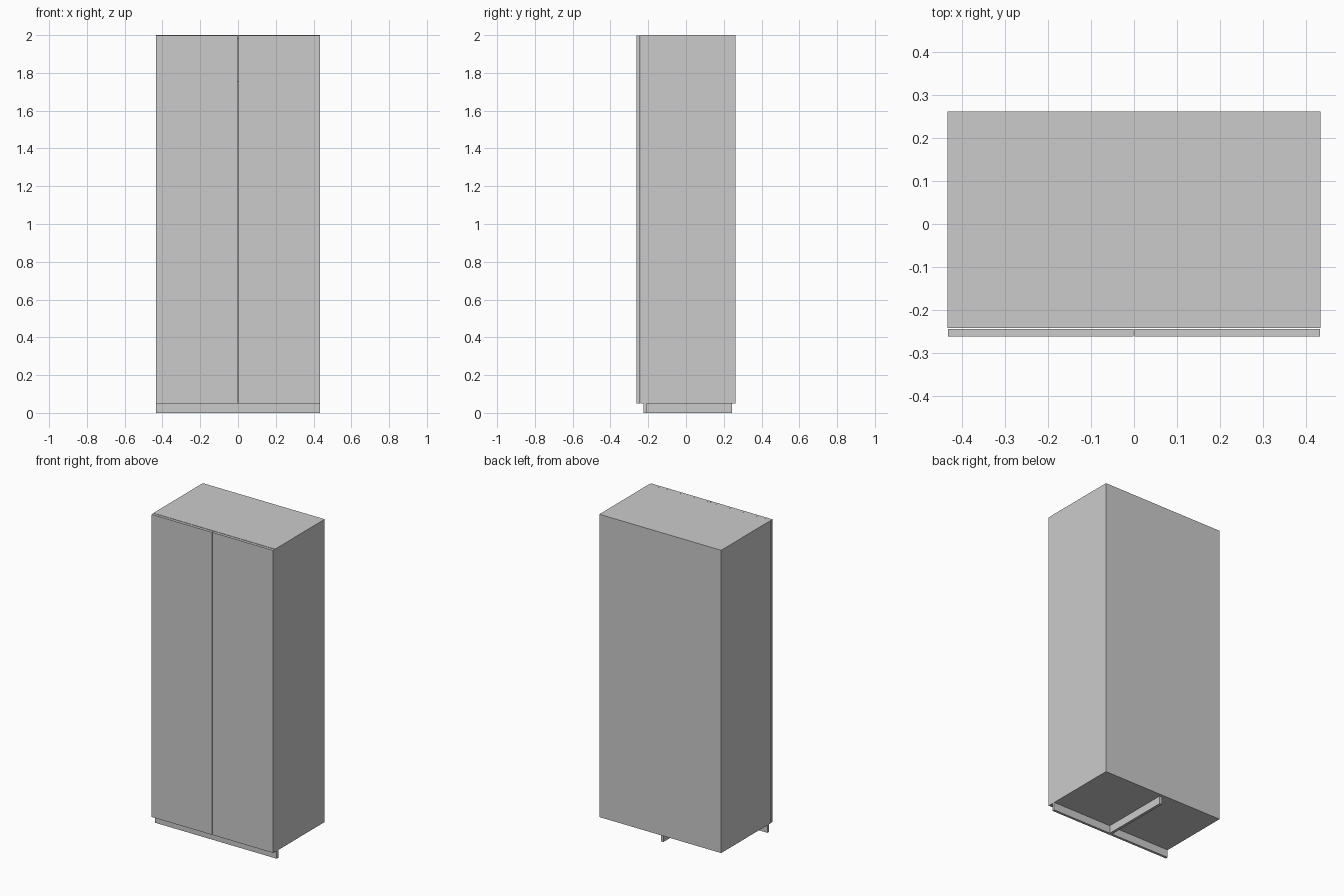
import bpy
import bmesh

if "Cube" in bpy.data.objects:
    bpy.data.objects.remove(bpy.data.objects["Cube"])

W, D0, D1 = 0.434, -0.242, 0.262   # half width, carcass front and back
Z0, Z1, T = 0.05, 2.0, 0.017       # carcass bottom, top, panel thickness


def panel(name, x0, x1, y0, y1, z0, z1):
    bm = bmesh.new()
    bmesh.ops.create_cube(bm, size=1)
    for v in bm.verts:
        v.co = ((x0 + x1) / 2 + v.co.x * (x1 - x0),
                (y0 + y1) / 2 + v.co.y * (y1 - y0),
                (z0 + z1) / 2 + v.co.z * (z1 - z0))
    mesh = bpy.data.meshes.new(name)
    bm.to_mesh(mesh)
    bm.free()
    ob = bpy.data.objects.new(name, mesh)
    bpy.context.collection.objects.link(ob)
    return ob


# Side panels and doors, mirrored about x = 0
for side, s in (("left", -1), ("right", 1)):
    def span(a, b):
        return sorted((s * a, s * b))
    panel(f"{side}_side", *span(W - T, W), D0, D1, Z0, Z1)
    panel(f"{side}_door", *span(0.0015, W - 0.001), -0.262, -0.244, Z0 + 0.001, Z1 - 0.001)

# Top, bottom and back of the carcass
inner = W - T
panel("top_panel", -inner, inner, D0, D1, Z1 - T, Z1)
panel("bottom_panel", -inner, inner, D0, D1, Z0, Z0 + T)
panel("back_panel", -inner, inner, D1 - 0.006, D1, Z0 + T, Z1 - T)

# Inner shelves and divider
back = D1 - 0.006
panel("upper_shelf", -inner, inner, D0 + 0.002, back, 1.74, 1.74 + T)
panel("divider", -T / 2, T / 2, D0 + 0.004, back, Z0 + T, 1.74)
panel("middle_shelf", T / 2, inner, D0 + 0.02, back, 0.87, 0.87 + T)

# Plinth board and centre support under the carcass
panel("plinth", -W, W, -0.226, -0.21, 0, Z0)
panel("centre_support", -T / 2, T / 2, -0.21, 0.243, 0, Z0)
